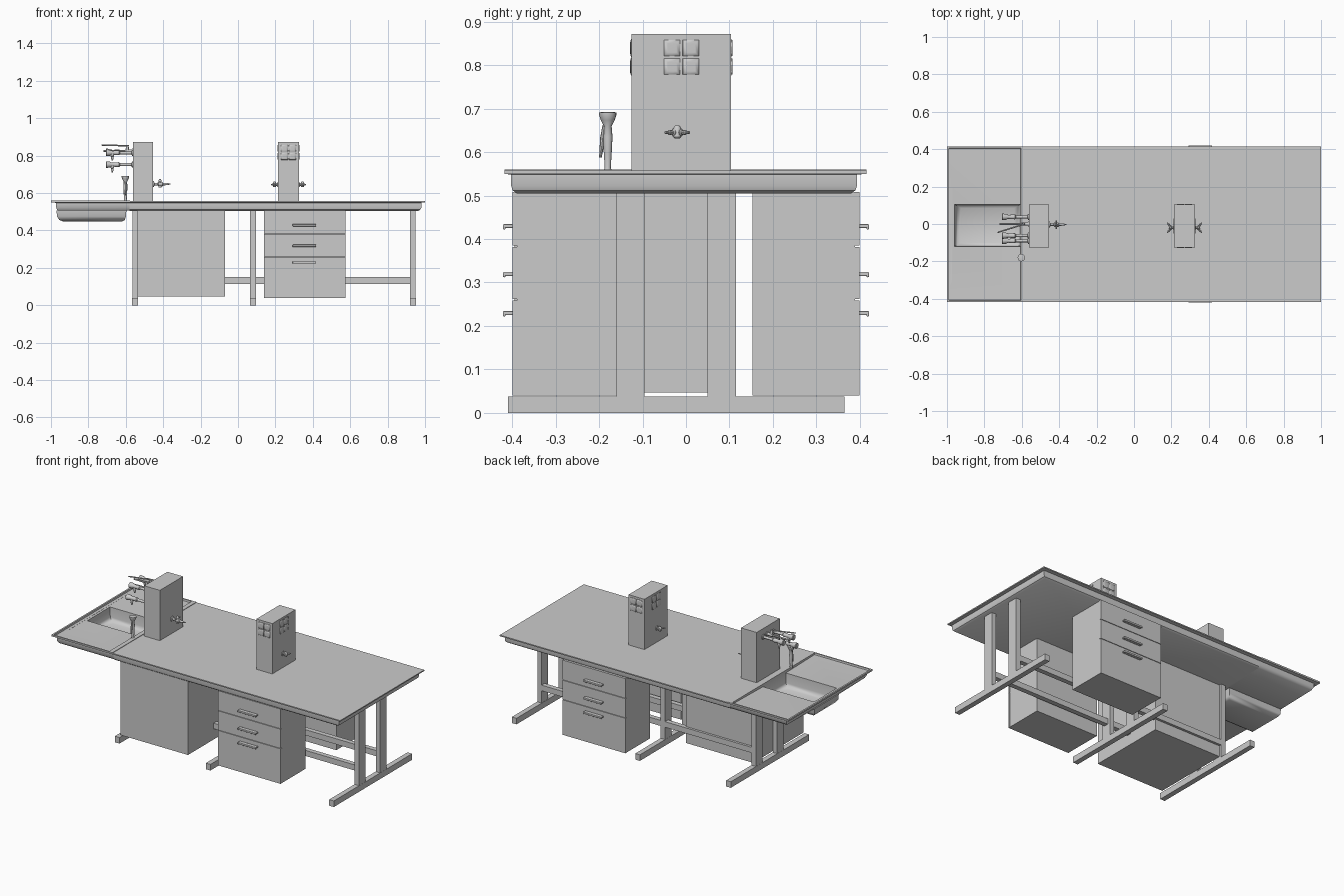
import bpy, bmesh, math
from mathutils import Vector


def finish(name, bm, angle=35):
    bmesh.ops.recalc_face_normals(bm, faces=bm.faces)
    me = bpy.data.meshes.new(name)
    bm.to_mesh(me)
    bm.free()
    ob = bpy.data.objects.new(name, me)
    bpy.context.collection.objects.link(ob)
    me.shade_smooth()
    me.set_sharp_from_angle(angle=math.radians(angle))
    return ob


def loft(name, rings, angle=35):
    """Skin rings of points; cap both ends."""
    bm = bmesh.new()
    vs = [[bm.verts.new(p) for p in r] for r in rings]
    for a, b in zip(vs, vs[1:]):
        n = len(a)
        for i in range(n):
            bm.faces.new((a[i], a[(i + 1) % n], b[(i + 1) % n], b[i]))
    bm.faces.new(vs[0])
    bm.faces.new(vs[-1])
    return finish(name, bm, angle)


def rect(x0, x1, y0, y1, z):
    return [(x0, y0, z), (x1, y0, z), (x1, y1, z), (x0, y1, z)]


def box(name, x0, x1, y0, y1, z0, z1, bevel=0):
    ob = loft(name, [rect(x0, x1, y0, y1, z0), rect(x0, x1, y0, y1, z1)])
    if bevel:
        m = ob.modifiers.new("bevel", 'BEVEL')
        m.width, m.segments = bevel, 2
    return ob


def lathe(name, origin, direction, profile, n=14):
    """Turned part: profile of (distance along axis, radius)."""
    o, d = Vector(origin), Vector(direction).normalized()
    u = d.orthogonal().normalized()
    w = d.cross(u)
    ang = [2 * math.pi * i / n for i in range(n)]
    return loft(name, [[o + d * t + (u * math.cos(a) + w * math.sin(a)) * r for a in ang]
                       for t, r in profile])


# Worktop: dry section with overhanging lip
loft("worktop", [rect(-0.58, 0.965, -0.390, 0.380, 0.505),
                 rect(-0.58, 0.976, -0.399, 0.390, 0.512),
                 rect(-0.58, 0.98, -0.402, 0.393, 0.522),
                 rect(-0.58, 0.98, -0.402, 0.393, 0.548),
                 rect(-0.58, 1.0, -0.417, 0.415, 0.550),
                 rect(-0.58, 1.0, -0.417, 0.415, 0.557)])

# Wet section: recessed drainer and rounded basin as one shell
loft("sink_and_drainer", [
    rect(-0.925, -0.64, -0.10, 0.085, 0.458),
    rect(-0.945, -0.62, -0.112, 0.097, 0.466),
    rect(-0.957, -0.61, -0.118, 0.103, 0.485),
    rect(-0.960, -0.607, -0.12, 0.105, 0.545),
    rect(-0.988, -0.606, -0.406, 0.404, 0.550),
    rect(-0.990, -0.605, -0.408, 0.406, 0.560),
    rect(-1.0, -0.578, -0.417, 0.415, 0.560),
    rect(-1.0, -0.578, -0.417, 0.415, 0.550),
    rect(-0.972, -0.578, -0.402, 0.393, 0.548),
    rect(-0.972, -0.578, -0.402, 0.393, 0.522),
    rect(-0.965, -0.578, -0.390, 0.380, 0.507),
    rect(-0.970, -0.597, -0.127, 0.112, 0.506),
    rect(-0.968, -0.599, -0.125, 0.110, 0.475),
    rect(-0.955, -0.605, -0.115, 0.10, 0.456),
    rect(-0.935, -0.62, -0.10, 0.085, 0.448)], 50)

# Three leg frames: foot plus two posts
for i, x in enumerate((-0.55, 0.08, 0.935)):
    box(f"foot_{i}", x - 0.016, x + 0.016, -0.41, 0.365, 0, 0.038)
    for j, y in enumerate((-0.1275, 0.0825)):
        box(f"post_{i}_{j}", x - 0.015, x + 0.015, y - 0.0325, y + 0.0325, 0.036, 0.507)

# Stretchers
for j, y in enumerate((-0.1275, 0.100)):
    box(f"stretcher_{j}", -0.55, 0.935, y - 0.015, y + 0.015, 0.115, 0.15)

# Plain service cabinet under the sink side
box("service_cabinet", -0.536, -0.07, -0.395, 0.10, 0.047, 0.508)

# Drawer units, front and back
for s, side in ((-1, "front"), (1, "back")):
    def b(name, x0, x1, d0, d1, z0, z1, bev=0):
        box(f"{side}_{name}", x0, x1, min(s * d0, s * d1), max(s * d0, s * d1), z0, z1, bev)
    b("drawer_carcass", 0.141, 0.574, 0.153, 0.389, 0.04, 0.508)
    for k, (z0, z1, zh) in enumerate(((0.385, 0.508, 0.43), (0.262, 0.382, 0.32), (0.04, 0.259, 0.23))):
        b(f"drawer_{k}", 0.14, 0.575, 0.388, 0.399, z0, z1)
        b(f"handle_plate_{k}", 0.292, 0.418, 0.398, 0.421, zh - 0.005, zh + 0.004, 0.002)
        b(f"handle_lip_{k}", 0.292, 0.418, 0.415, 0.421, zh - 0.008, zh + 0.004, 0.002)

# Service towers
TY0, TY1 = -0.125, 0.104
box("water_tower", -0.562, -0.454, TY0, TY1, 0.552, 0.872)
box("power_tower", 0.215, 0.325, TY0, TY1, 0.552, 0.872)


# Pillow-faced double sockets on all four tower faces
def socket(name, centre, normal):
    c, n = Vector(centre), Vector(normal)
    u, v = Vector((0, 0, 1)).cross(n), Vector((0, 0, 1))
    def ring(cu, cv, hw, hh, d):
        return [c + u * (cu + a * hw) + v * (cv + e * hh) + n * d
                for a, e in ((-1, -1), (1, -1), (1, 1), (-1, 1))]
    for r in (-0.0215, 0.0215):
        loft(name + "_plate", [ring(0, r, 0.042, 0.0205, -0.001), ring(0, r, 0.042, 0.0205, 0.001)])
        for q in (-0.0215, 0.0215):
            loft(name + "_pad", [ring(q, r, 0.0190, 0.0190, 0), ring(q, r, 0.0180, 0.0180, 0.003),
                                 ring(q, r, 0.010, 0.010, 0.0035)], 180)


ty = -0.0105
for name, c, n in (("front", (0.27, TY0, 0.818), (0, -1, 0)), ("back", (0.27, TY1, 0.818), (0, 1, 0)),
                   ("left", (0.215, ty, 0.818), (-1, 0, 0)), ("right", (0.325, ty, 0.818), (1, 0, 0))):
    socket(f"{name}_socket", c, n)


# Gas taps: stem, twin ribbed nozzles and a lever
def gas_tap(name, x, s):
    y, z = -0.02, 0.645
    lathe(name + "_flange", (x, y, z), (s, 0, 0), [(-0.001, 0.014), (0.004, 0.014), (0.006, 0.007), (0.026, 0.009)])
    for t in (-1, 1):
        lathe(name + "_nozzle", (x + s * 0.016, y, z), (s, t * 1.3, 0),
              [(0, 0.008), (0.012, 0.008), (0.014, 0.005), (0.024, 0.006), (0.026, 0.004), (0.035, 0.003)], 10)
    lathe(name + "_cap", (x + s * 0.02, y, z - 0.014), (0, 0, 1),
          [(0, 0.006), (0.004, 0.009), (0.024, 0.009), (0.03, 0.005)])


gas_tap("gas_tap_left", 0.215, -1)
gas_tap("gas_tap_right", 0.325, 1)

# Single long-nosed tap on the water tower
lathe("side_tap", (-0.455, -0.003, 0.648), (1, 0, 0),
      [(-0.001, 0.016), (0.005, 0.016), (0.008, 0.007), (0.025, 0.007), (0.03, 0.012), (0.05, 0.012),
       (0.055, 0.007), (0.075, 0.006), (0.095, 0.002)])
lathe("side_tap_cap", (-0.417, -0.003, 0.63), (0, 0, 1), [(0, 0.008), (0.038, 0.008), (0.045, 0.004)])
lathe("side_tap_lever", (-0.417, -0.026, 0.66), (0, 1, 0), [(0, 0.004), (0.046, 0.004)], 8)

# Sink taps: horizontal body, flared knob and downward nozzle
for i, (y, z) in enumerate(((0.038, 0.82), (-0.062, 0.815), (-0.09, 0.752))):
    lathe(f"sink_tap_{i}", (-0.561, y, z), (-1, 0, 0),
          [(0, 0.016), (0.006, 0.016), (0.008, 0.008), (0.07, 0.008), (0.075, 0.013), (0.095, 0.012),
           (0.11, 0.010), (0.125, 0.016), (0.143, 0.018), (0.146, 0.014)])
    lathe(f"sink_tap_spout_{i}", (-0.672, y, z), (0, 0, -1),
          [(0, 0.010), (0.018, 0.010), (0.020, 0.006), (0.028, 0.007), (0.042, 0.003)])

# Lever mixer above the taps
lathe("mixer_body", (-0.561, 0, 0.825), (-1, 0, 0), [(0, 0.014), (0.005, 0.014), (0.007, 0.009), (0.04, 0.009)])
lathe("mixer_neck", (-0.592, 0, 0.815), (0, 0, 1), [(0, 0.009), (0.03, 0.008), (0.04, 0.005)])
lathe("mixer_lever", (-0.585, 0, 0.853), (-0.145, -0.045, 0.003), [(0, 0.004), (0.145, 0.004), (0.152, 0.002)], 8)
lathe("mixer_spout", (-0.60, 0, 0.825), (-1, 0, 0), [(0, 0.006), (0.12, 0.005)], 10)

# Hand spray standing beside the sink, with its trigger
lathe("hand_spray", (-0.602, -0.18, 0.555), (0, 0, 1),
      [(0, 0.010), (0.01, 0.007), (0.04, 0.009), (0.08, 0.011), (0.105, 0.009),
       (0.118, 0.016), (0.13, 0.020), (0.136, 0.020), (0.137, 0.015)])
lathe("spray_trigger", (-0.602, -0.188, 0.662), (0, -0.12, -1), [(0, 0.004), (0.03, 0.006), (0.075, 0.003)], 8)
